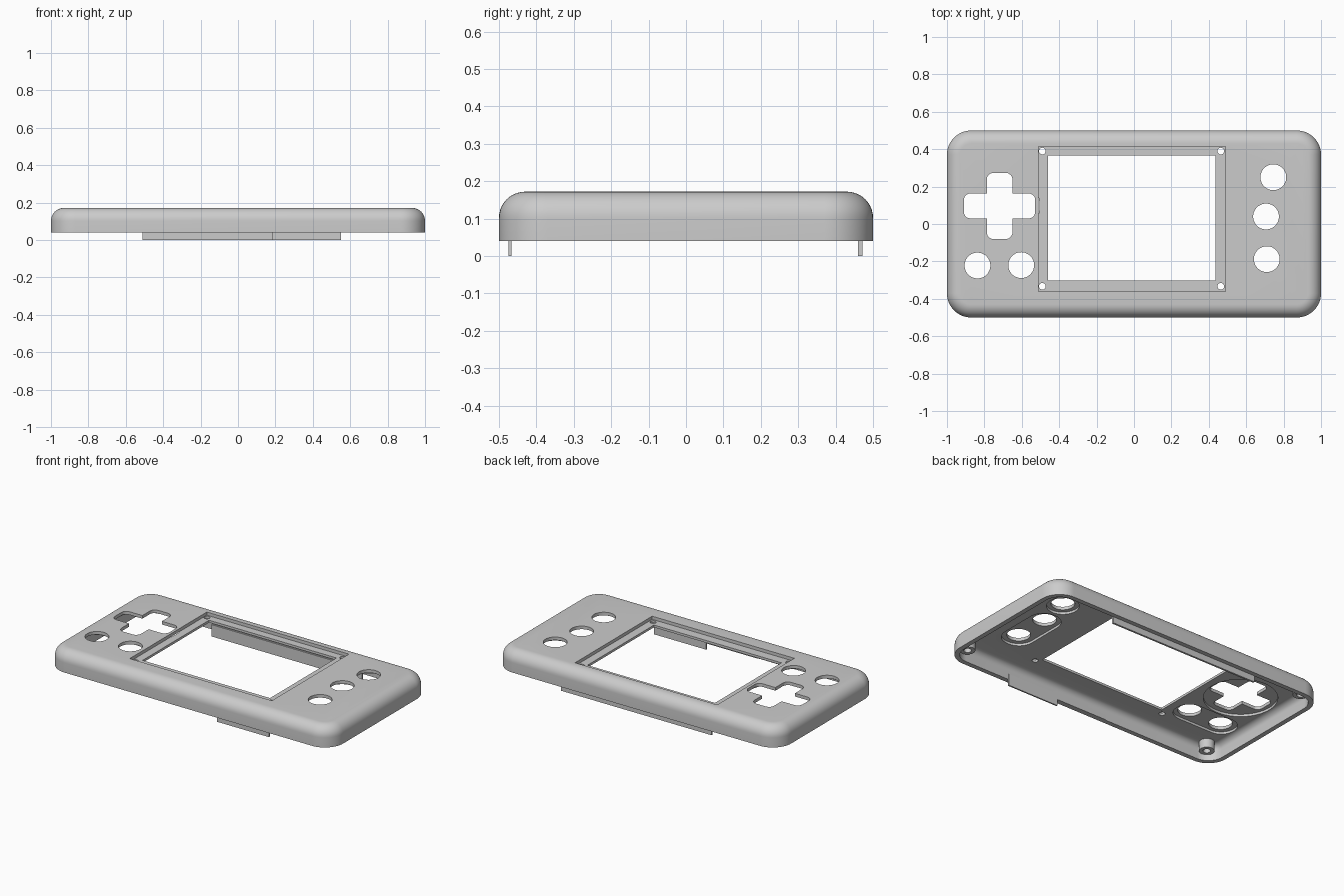
import bpy, bmesh, math

if "Cube" in bpy.data.objects:
    bpy.data.objects.remove(bpy.data.objects["Cube"])

gray = bpy.data.materials.new("light_gray_plastic")
gray.diffuse_color = (0.6, 0.6, 0.6, 1)
gray.use_nodes = True
gray.node_tree.nodes["Principled BSDF"].inputs["Base Color"].default_value = gray.diffuse_color

TOP, RIM, UNDER, FLOOR = 0.172, 0.04, 0.137, 0.152


def rounded_rect(x0, x1, y0, y1, r, seg=12):
    pts = []
    for cx, cy, a in ((x1 - r, y1 - r, 0), (x0 + r, y1 - r, 90),
                      (x0 + r, y0 + r, 180), (x1 - r, y0 + r, 270)):
        for i in range(seg + 1):
            t = math.radians(a + 90 * i / seg)
            pts.append((cx + r * math.cos(t), cy + r * math.sin(t)))
    return pts


def circle(x, y, r, n=48):
    return [(x + r * math.cos(2 * math.pi * i / n), y + r * math.sin(2 * math.pi * i / n))
            for i in range(n)]


def loft(name, loops, closed=False):
    """Skin equal-length loops of (outline, z); cap the ends or join last to first."""
    bm = bmesh.new()
    rings = [[bm.verts.new((x, y, z)) for x, y in pts] for pts, z in loops]
    n = len(rings[0])
    pairs = list(zip(rings, rings[1:]))
    if closed:
        pairs.append((rings[-1], rings[0]))
    else:
        bm.faces.new(rings[0][::-1])
        bm.faces.new(rings[-1])
    for a, b in pairs:
        for i in range(n):
            j = (i + 1) % n
            bm.faces.new((a[i], a[j], b[j], b[i]))
    bmesh.ops.recalc_face_normals(bm, faces=bm.faces)
    me = bpy.data.meshes.new(name)
    bm.to_mesh(me)
    bm.free()
    ob = bpy.data.objects.new(name, me)
    bpy.context.collection.objects.link(ob)
    me.materials.append(gray)
    return ob


def prism(name, pts, z0, z1):
    return loft(name, [(pts, z0), (pts, z1)])


def activate(ob):
    bpy.ops.object.select_all(action='DESELECT')
    ob.select_set(True)
    bpy.context.view_layer.objects.active = ob


def cut(target, pts, z0, z1):
    cutter = prism("cutter", pts, z0, z1)
    m = target.modifiers.new("cut", 'BOOLEAN')
    m.operation, m.solver, m.object = 'DIFFERENCE', 'EXACT', cutter
    activate(target)
    bpy.ops.object.modifier_apply(modifier=m.name)
    bpy.data.objects.remove(cutter, do_unlink=True)


def body(inset, bottom, top, fillet, corner, steps):
    """Rounded slab with a filleted top edge."""
    loops = [(rounded_rect(-1 + inset, 1 - inset, -.5 + inset, .5 - inset, corner), bottom)]
    for i in range(steps + 1):
        t = math.pi / 2 * i / steps
        d = inset + fillet * (1 - math.cos(t))
        loops.append((rounded_rect(-1 + d, 1 - d, -.5 + d, .5 - d, corner - d + inset),
                      top - fillet + fillet * math.sin(t)))
    return loops


# Hollow case: outer slab minus the inner cavity
shell = loft("case_shell", body(0, RIM, TOP, 0.07, 0.13, 10))
cavity = loft("cavity", body(0.03, RIM - 0.1, UNDER, 0.04, 0.10, 6))
m = shell.modifiers.new("hollow", 'BOOLEAN')
m.operation, m.solver, m.object = 'DIFFERENCE', 'EXACT', cavity
activate(shell)
bpy.ops.object.modifier_apply(modifier=m.name)
bpy.data.objects.remove(cavity, do_unlink=True)

# Shallow pockets under the controls
cut(shell, circle(-0.72, 0.0975, 0.215, 64), 0.1, FLOOR)
cut(shell, rounded_rect(-0.935, -0.51, -0.315, -0.128, 0.09), 0.1, FLOOR)
cut(shell, rounded_rect(0.61, 0.81, -0.285, 0.135, 0.095), 0.1, FLOOR)
cut(shell, circle(0.745, 0.25, 0.095), 0.1, FLOOR)

# Screen recess, window and screw holes
cut(shell, [(-0.51, -0.36), (0.49, -0.36), (0.49, 0.415), (-0.51, 0.415)], FLOOR, 0.3)
cut(shell, [(-0.46, -0.302), (0.437, -0.302), (0.437, 0.366), (-0.46, 0.366)], 0.1, 0.3)
for x in (-0.49, 0.464):
    for y in (-0.333, 0.39):
        cut(shell, circle(x, y, 0.018, 20), 0.1, 0.3)

# Round button holes
for x, y in ((-0.837, -0.222), (-0.603, -0.22), (0.745, 0.25), (0.706, 0.04), (0.71, -0.188)):
    cut(shell, circle(x, y, 0.069), 0.1, 0.3)

# Cross-shaped pad hole
cut(shell, rounded_rect(-0.91, -0.528, 0.03, 0.163, 0.035, 6), 0.1, 0.3)
cut(shell, rounded_rect(-0.787, -0.65, -0.08, 0.273, 0.035, 6), 0.1, 0.3)

# Hollow screw bosses in the corners
bosses = []
for sx in (-1, 1):
    for sy in (-1, 1):
        o, i = circle(sx * 0.9, sy * 0.42, 0.045, 32), circle(sx * 0.9, sy * 0.42, 0.022, 32)
        bosses.append(loft("screw_boss", [(o, 0.08), (o, UNDER + 0.01),
                                          (i, UNDER + 0.01), (i, 0.08)], closed=True))

# Thin locating tabs along the inner walls
for name, x0, x1, y0, y1, z0 in (("rear_tab", -0.51, 0.55, 0.46, 0.472, 0),
                                 ("front_tab", 0.185, 0.55, -0.475, -0.466, 0),
                                 ("front_lip", -0.18, 0.185, -0.475, -0.466, 0.04)):
    prism(name, [(x0, y0), (x1, y0), (x1, y1), (x0, y1)], z0, 0.075)

for ob in [shell] + bosses:
    activate(ob)
    bpy.ops.object.shade_smooth_by_angle(angle=math.radians(30))
